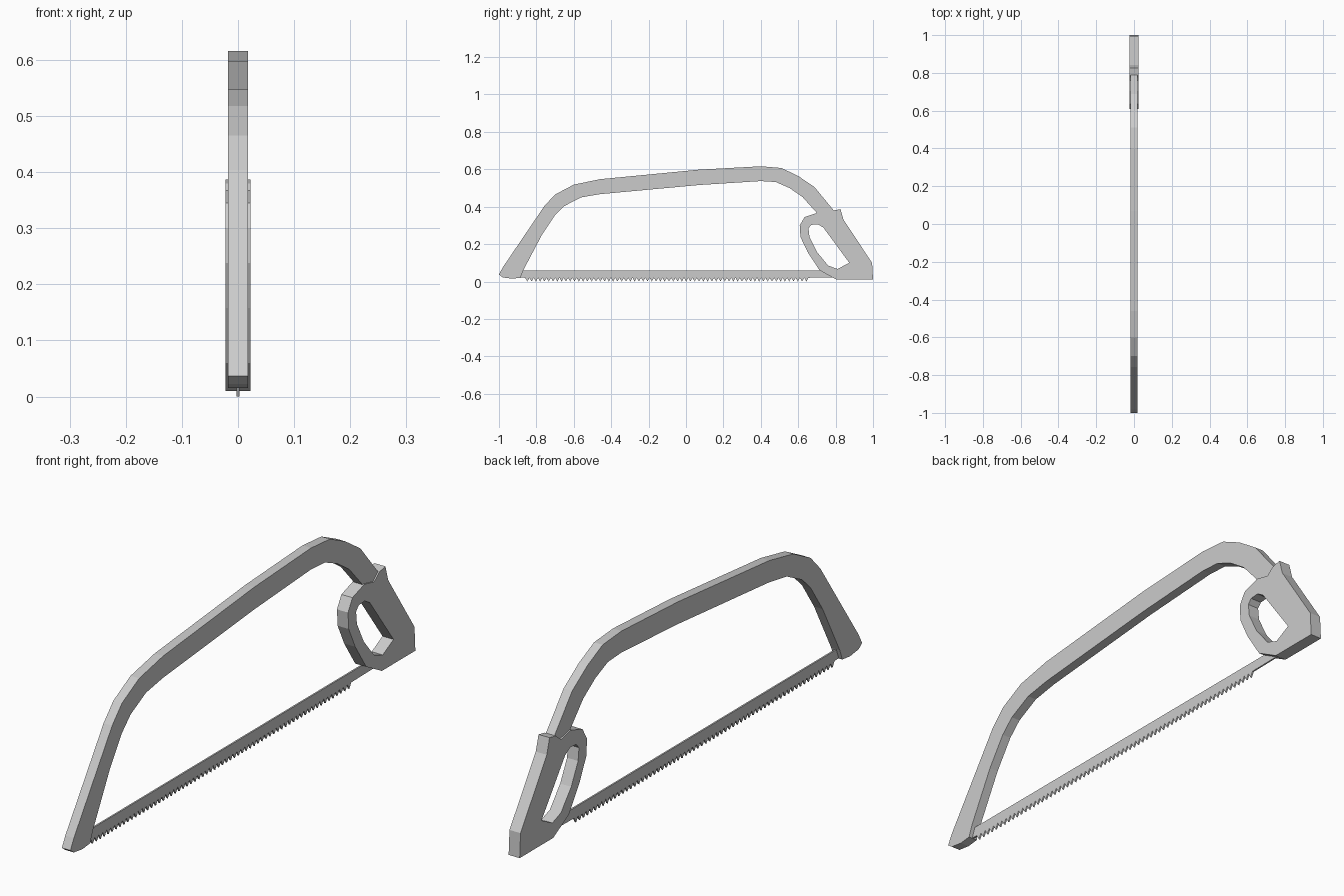
import bpy
from mathutils import Matrix

cube = bpy.data.objects.get("Cube")
if cube:
    bpy.data.objects.remove(cube, do_unlink=True)

# Maps a flat drawing (length, height, thickness) to (y, z, x)
UPRIGHT = Matrix(((0, 0, 1, 0), (1, 0, 0, 0), (0, 1, 0, 0), (0, 0, 0, 1)))


def plate(name, loops, half_thickness):
    """Extrude closed side outlines, inner loops being holes, into a flat-shaded solid."""
    curve = bpy.data.curves.new(name + "_outline", 'CURVE')
    curve.dimensions = '2D'
    curve.fill_mode = 'BOTH'
    curve.extrude = half_thickness
    for loop in loops:
        spline = curve.splines.new('POLY')
        spline.points.add(len(loop) - 1)
        for point, (y, z) in zip(spline.points, loop):
            point.co = (y, z, 0, 1)
        spline.use_cyclic_u = True
    temp = bpy.data.objects.new(name + "_outline", curve)
    bpy.context.scene.collection.objects.link(temp)
    bpy.context.view_layer.update()
    graph = bpy.context.evaluated_depsgraph_get()
    mesh = bpy.data.meshes.new_from_object(temp.evaluated_get(graph))
    bpy.data.objects.remove(temp, do_unlink=True)
    bpy.data.curves.remove(curve)
    mesh.name = name
    mesh.transform(UPRIGHT)
    mesh.shade_flat()
    obj = bpy.data.objects.new(name, mesh)
    bpy.context.scene.collection.objects.link(obj)
    return obj


# Bow frame: outer edge front to back, then inner edge back to front
frame_outer = [(-.93, .015), (-.98, .022), (-1, .037), (-.98, .075), (-.757, .404),
               (-.70, .465), (-.60, .518), (-.46, .547), (.07, .598), (.40, .616),
               (.51, .607), (.60, .564), (.687, .505), (.79, .38), (.86, .27)]
frame_inner = [(.78, .27), (.70, .366), (.623, .452), (.553, .50), (.48, .532),
               (.40, .537), (.07, .516), (-.46, .467), (-.56, .45), (-.65, .404),
               (-.70, .355), (-.77, .25), (-.87, .06), (-.885, .02)]
plate("bow_frame", [frame_outer + frame_inner], .0175)

# Handle with a finger opening
handle = [(.79, .38), (.826, .387), (.842, .33), (.995, .1), (1, .01), (.805, .01),
          (.714, .06), (.65, .158), (.612, .238), (.608, .30), (.634, .345), (.703, .368),
          (.76, .355)]
opening = [(.655, .285), (.67, .303), (.705, .306), (.735, .288), (.873, .1),
           (.81, .067), (.76, .085), (.70, .158), (.66, .238)]
plate("handle", [handle, opening], .0225)

# Blade with a row of teeth along the lower edge
teeth, start, end = 66, -.86, .655
pitch = (end - start) / teeth
blade = [(.80, .022), (.80, .058), (-.90, .058), (-.90, .022)]
for i in range(teeth):
    y = start + i * pitch
    blade += [(y, .02), (y + pitch / 2, 0)]
blade.append((end, .02))
plate("blade", [blade], .003)
